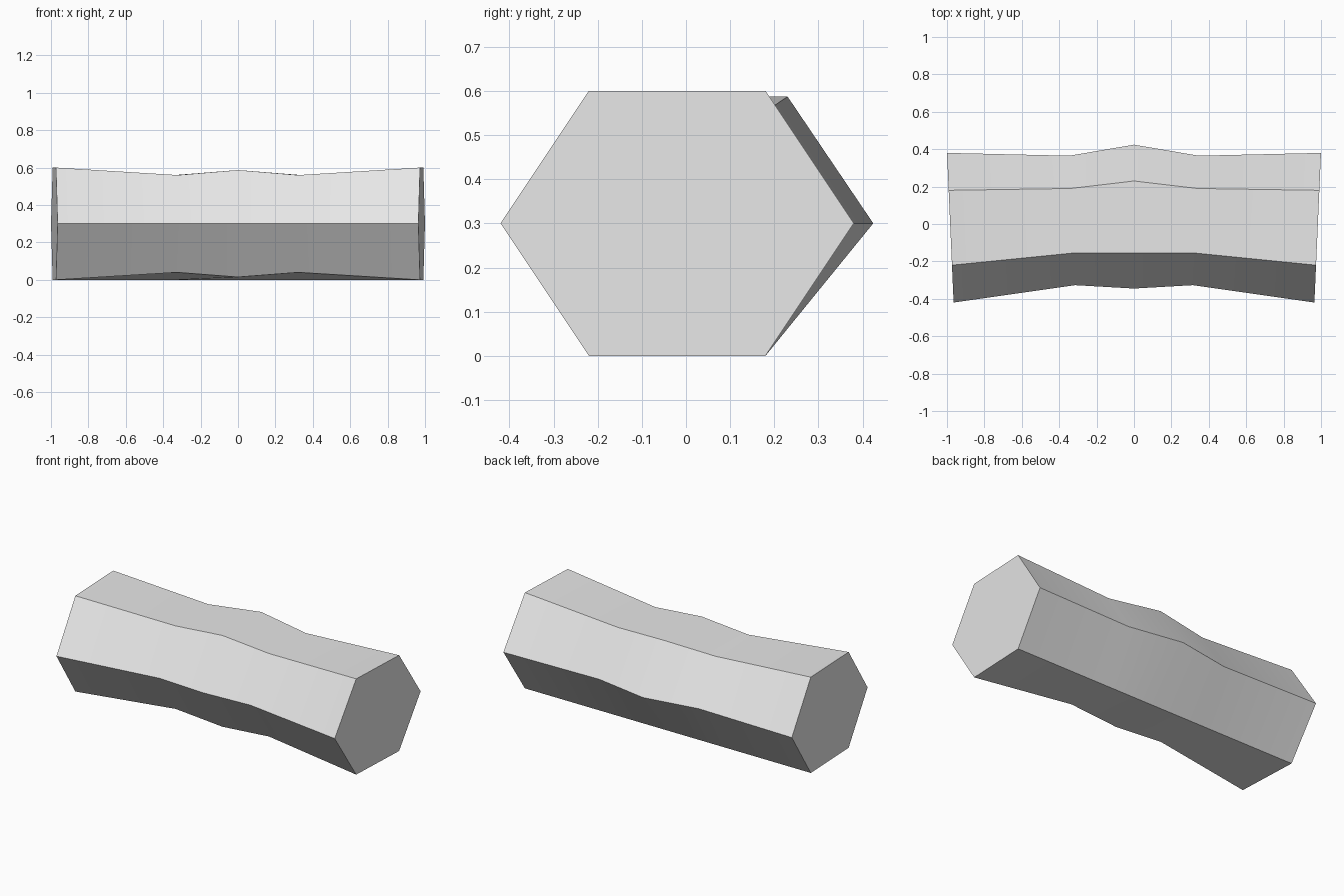
import bpy
import bmesh

cube = bpy.data.objects.get("Cube")
if cube:
    bpy.data.objects.remove(cube, do_unlink=True)

# Plain grey material
grey = bpy.data.materials.new("plain grey")
grey.use_nodes = True
COLOUR = (0.8, 0.8, 0.8, 1)
grey.diffuse_color = COLOUR
grey.node_tree.nodes["Principled BSDF"].inputs["Base Color"].default_value = COLOUR

# Each section: distance from the middle, then (y, z) of the six corners,
# running front, top front, top back, back, bottom back, bottom front
END = (0.983, [(-.42, .3), (-.22, .6), (.18, .6), (.38, .3), (.18, 0), (-.22, 0)])
WAIST = (0.33, [(-.327, .3), (-.155, .56), (.19, .56), (.365, .3), (.18, 0), (-.155, .04)])
MIDDLE = (0, [(-.345, .3), (-.155, .587), (.23, .587), (.424, .3), (.18, 0), (-.155, .015)])
SPLAY = 0.044  # the sections fan out towards the back


def add_ring(bm, section, side):
    x, corners = section
    fan = SPLAY if x else 0
    return [bm.verts.new((side * (x + fan * y), y, z)) for y, z in corners]


# Hexagonal bar with a pinched waist on both halves
bm = bmesh.new()
rings = [add_ring(bm, s, side) for s, side in
         ((END, -1), (WAIST, -1), (MIDDLE, 1), (WAIST, 1), (END, 1))]
for a, b in zip(rings, rings[1:]):
    for i in range(6):
        j = (i + 1) % 6
        bm.faces.new((a[i], a[j], b[j], b[i]))
bm.faces.new(rings[0])
bm.faces.new(rings[-1])
bmesh.ops.recalc_face_normals(bm, faces=bm.faces)

mesh = bpy.data.meshes.new("hexagonal_bar")
bm.to_mesh(mesh)
bm.free()
mesh.materials.append(grey)
bar = bpy.data.objects.new("hexagonal_bar", mesh)
bpy.context.collection.objects.link(bar)

# Soft along the length, crisp at the long edges and ends
bpy.ops.object.select_all(action="DESELECT")
bar.select_set(True)
bpy.context.view_layer.objects.active = bar
bpy.ops.object.shade_smooth_by_angle(angle=0.52)
